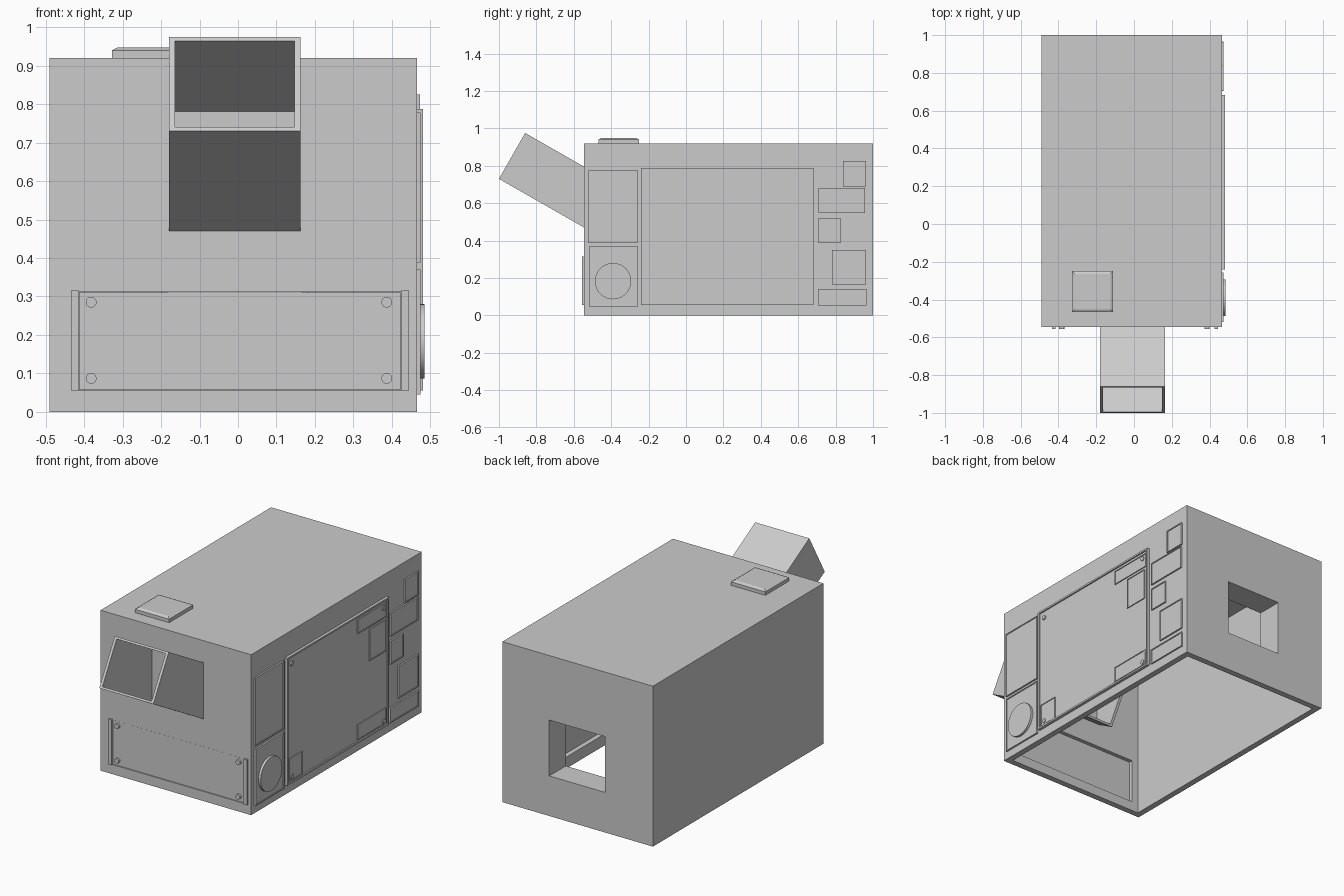
import bpy, bmesh, math
from mathutils import Vector, Matrix

if "Cube" in bpy.data.objects:
    bpy.data.objects.remove(bpy.data.objects["Cube"])

grey = bpy.data.materials.new("plain grey")
grey.diffuse_color = (0.6, 0.6, 0.6, 1)
grey.use_nodes = True
grey.node_tree.nodes["Principled BSDF"].inputs["Base Color"].default_value = grey.diffuse_color


def finish(name, bm):
    bmesh.ops.recalc_face_normals(bm, faces=bm.faces)
    me = bpy.data.meshes.new(name)
    bm.to_mesh(me)
    bm.free()
    ob = bpy.data.objects.new(name, me)
    bpy.context.collection.objects.link(ob)
    me.materials.append(grey)
    return ob


def add_box(bm, lo, hi):
    lo, hi = Vector(lo), Vector(hi)
    m = Matrix.Translation((lo + hi) / 2) @ Matrix.Diagonal((*(hi - lo), 1))
    return bmesh.ops.create_cube(bm, size=1, matrix=m)["verts"]


def box(name, lo, hi):
    bm = bmesh.new()
    add_box(bm, lo, hi)
    return finish(name, bm)


def cut(target, lo, hi):
    c = box("cutter", lo, hi)
    c.hide_render = True
    c.hide_viewport = True
    mod = target.modifiers.new("cut", "BOOLEAN")
    mod.operation, mod.object, mod.solver = "DIFFERENCE", c, "EXACT"


def side_panel(name, y0, y1, z0, z1, x1, rim=0.008, sink=0.004, x0=0.46):
    """Plate on the right wall with a thin raised rim."""
    bm = bmesh.new()
    add_box(bm, (x0, y0, z0), (x1, y1, z1))
    bm.normal_update()
    f = max(bm.faces, key=lambda f: f.calc_center_median().x)
    bmesh.ops.inset_region(bm, faces=[f], thickness=rim)
    r = bmesh.ops.extrude_discrete_faces(bm, faces=[f])
    bmesh.ops.translate(bm, verts=r["faces"][0].verts, vec=(-sink, 0, 0))
    return finish(name, bm)


def disc(name, centre, radius, depth, axis, sides):
    bm = bmesh.new()
    rot = Matrix.Rotation(math.pi / 2, 4, axis)
    bmesh.ops.create_cone(bm, cap_ends=True, segments=sides, radius1=radius, radius2=radius,
                          depth=depth, matrix=Matrix.Translation(centre) @ rot)
    ob = finish(name, bm)
    for p in ob.data.polygons:
        p.use_smooth = len(p.vertices) == 4
    return ob


def tube(name, x0, x1, ring, inner):
    """Open rectangular duct from outer and inner side profiles (y, z):
    near bottom, near top, far top, far bottom."""
    t = 0.016
    bm = bmesh.new()
    loops = []
    for (a, b), prof in (((x0, x1), ring), ((x0 + t, x1 - t), inner)):
        for i, j in ((0, 1), (3, 2)):
            loops.append([bm.verts.new((x, *prof[k]))
                          for x, k in ((a, i), (b, i), (b, j), (a, j))])
    on, of, inn, inf = loops
    for p, q in ((on, of), (inn, inf), (on, inn), (of, inf)):
        for k in range(4):
            n = (k + 1) % 4
            bm.faces.new((p[k], p[n], q[n], q[k]))
    return finish(name, bm)


# Hollow body, open underneath
W = 0.035
X0, X1, Y0, Y1, H = -0.49, 0.465, -0.545, 1.0, 0.92
body = box("body_shell", (X0, Y0, 0), (X1, Y1, H))
cut(body, (X0 + W, Y0 + W, -0.1), (X1 - W, Y1 - W, H - W))
cut(body, (-0.185, 0.9, 0.23), (0.168, 1.1, 0.55))                 # rear opening
cut(body, (-0.415, Y0 - 0.1, 0.055), (0.425, Y0 + 0.1, 0.312))     # front panel opening
cut(body, (0.4, -0.225, 0.065), (0.458, 0.67, 0.775))              # recess behind door

# Short duct behind the rear opening
ring = [(0.998, 0.215), (0.998, 0.565), (0.85, 0.565), (0.85, 0.215)]
inner = [(0.998, 0.23), (0.998, 0.55), (0.85, 0.55), (0.85, 0.23)]
tube("rear_duct", -0.2, 0.183, ring, inner)

# Sloping front chute running through the front wall
low, high = Vector((-1.0, 0.73)), Vector((-0.86, 0.975))
up = (high - low).normalized()
run = Vector((up.y, -up.x)) * 0.69
e = up * 0.012
tube("front_chute", -0.18, 0.163, [low, high, high + run, low + run],
     [low + e, high - e, high + run - e, low + run + e])

# Front service panel with side strips and bolts
box("front_panel", (-0.413, Y0 + 0.003, 0.057), (0.423, Y0 + 0.015, 0.31))
for x in (-0.435, 0.425):
    box("front_panel_strip", (x, Y0 - 0.01, 0.055), (x + 0.02, Y0 + 0.01, 0.315))
for x in (-0.382, 0.387):
    for z in (0.087, 0.285):
        disc("front_bolt", (x, Y0 - 0.001, z), 0.014, 0.018, "X", 24)

# Roof hatch with a sloped top
bm = bmesh.new()
add_box(bm, (-0.328, -0.467, H - 0.01), (-0.11, -0.25, 0.94))
bm.normal_update()
top = max(bm.faces, key=lambda f: f.calc_center_median().z)
bmesh.ops.inset_region(bm, faces=[top], thickness=0.022)
bmesh.ops.translate(bm, verts=top.verts, vec=(0, 0, 0.008))
finish("roof_hatch", bm)

# Large side door with bolts and small plates
side_panel("side_door", -0.24, 0.683, 0.055, 0.787, 0.481, 0.014, 0.008)
for y in (-0.192, 0.64):
    for z in (0.09, 0.738):
        disc("door_bolt", (0.474, y, z), 0.013, 0.014, "Y", 24)
for y0, y1, z0, z1 in ((0.405, 0.667, 0.68, 0.762), (0.51, 0.655, 0.485, 0.665),
                       (0.405, 0.662, 0.07, 0.16), (-0.218, -0.1, 0.068, 0.2)):
    side_panel("door_plate", y0, y1, z0, z1, 0.479, 0.007, 0.003, 0.47)

# Forward side panels and round cap
side_panel("upper_front_side_panel", -0.52, -0.258, 0.388, 0.778, 0.475)
side_panel("lower_front_side_panel", -0.517, -0.258, 0.045, 0.37, 0.475)
disc("round_cap", (0.475, -0.39, 0.183), 0.097, 0.02, "Y", 48)

# Rear cluster of side panels
for y0, y1, z0, z1 in ((0.84, 0.963, 0.69, 0.825), (0.708, 0.958, 0.547, 0.68),
                       (0.708, 0.825, 0.388, 0.52), (0.78, 0.962, 0.165, 0.35),
                       (0.705, 0.965, 0.052, 0.14)):
    side_panel("rear_side_panel", y0, y1, z0, z1, 0.474)
